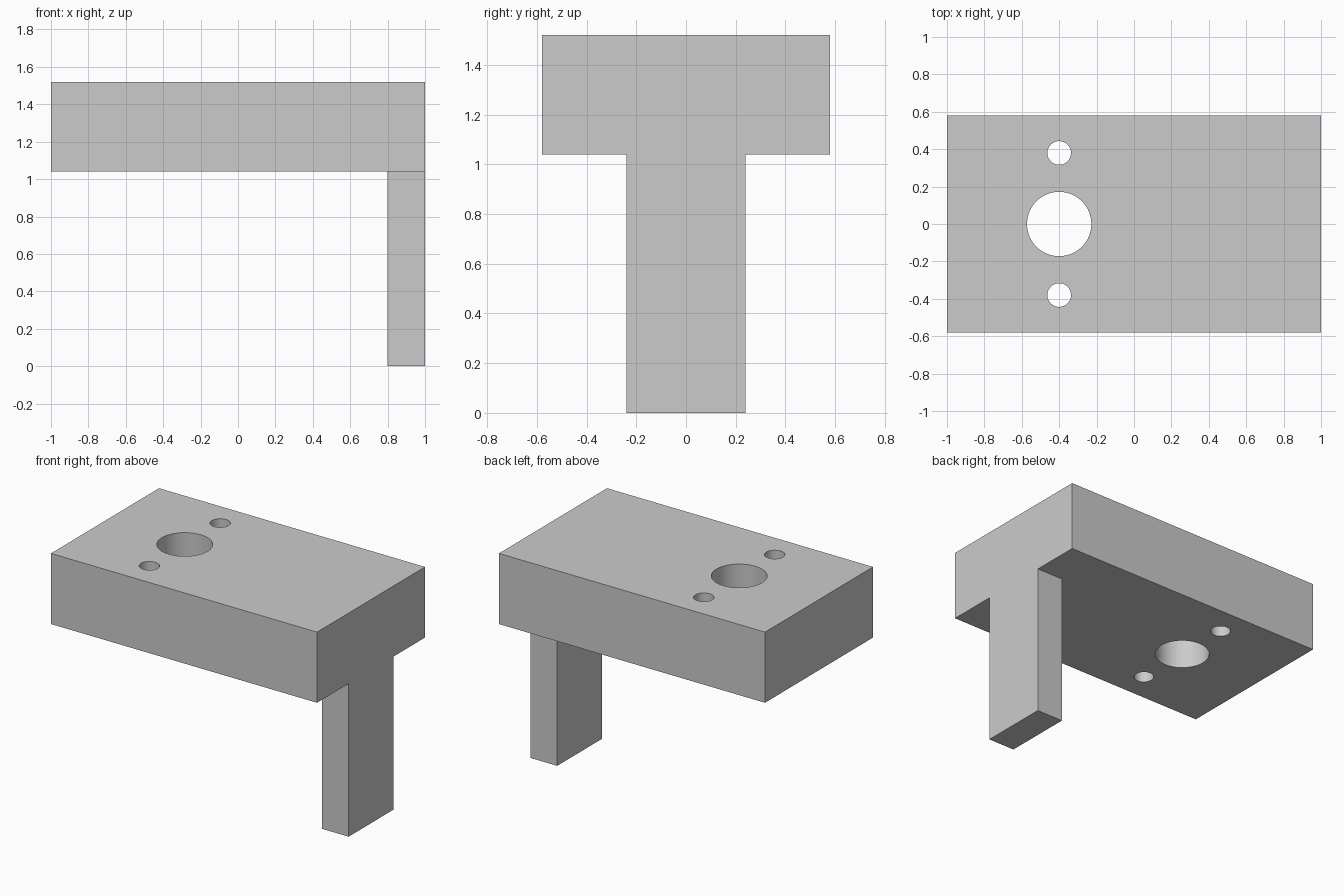
import bpy
import math

cube = bpy.data.objects.get("Cube")
if cube:
    bpy.data.objects.remove(cube, do_unlink=True)

# Single plain grey
grey = bpy.data.materials.new("plain_grey")
grey.use_nodes = True
colour = (0.6, 0.6, 0.6, 1)
grey.diffuse_color = colour
grey.node_tree.nodes["Principled BSDF"].inputs["Base Color"].default_value = colour


def box(name, low, high):
    centre = [(a + b) / 2 for a, b in zip(low, high)]
    bpy.ops.mesh.primitive_cube_add(size=1, location=centre)
    ob = bpy.context.object
    ob.name = name
    ob.scale = [b - a for a, b in zip(low, high)]
    bpy.ops.object.transform_apply(location=True, rotation=False, scale=True)
    ob.data.materials.append(grey)
    return ob


def combine(target, tool, operation):
    mod = target.modifiers.new(tool.name, "BOOLEAN")
    mod.operation = operation
    mod.solver = "EXACT"
    mod.object = tool
    bpy.ops.object.select_all(action="DESELECT")
    target.select_set(True)
    bpy.context.view_layer.objects.active = target
    bpy.ops.object.modifier_apply(modifier=mod.name)
    bpy.data.objects.remove(tool, do_unlink=True)


# Thick plate with the leg fused flush to its end
BOTTOM, TOP = 1.04, 1.52
bracket = box("bracket", (-1, -0.58, BOTTOM), (1, 0.58, TOP))
leg = box("leg", (0.8, -0.24, 0), (1, 0.24, BOTTOM + 0.1))
combine(bracket, leg, "UNION")

# Central bore and two bolt holes through the plate
for y, radius in ((0, 0.172), (0.38, 0.063), (-0.38, 0.063)):
    bpy.ops.mesh.primitive_cylinder_add(
        vertices=64, radius=radius, depth=1, location=(-0.4, y, (BOTTOM + TOP) / 2))
    cutter = bpy.context.object
    cutter.name = "hole_cutter"
    cutter.hide_render = True
    cutter.data.materials.append(grey)
    combine(bracket, cutter, "DIFFERENCE")

# Smooth hole walls, crisp box edges
bpy.ops.object.shade_smooth_by_angle(angle=math.radians(30))
